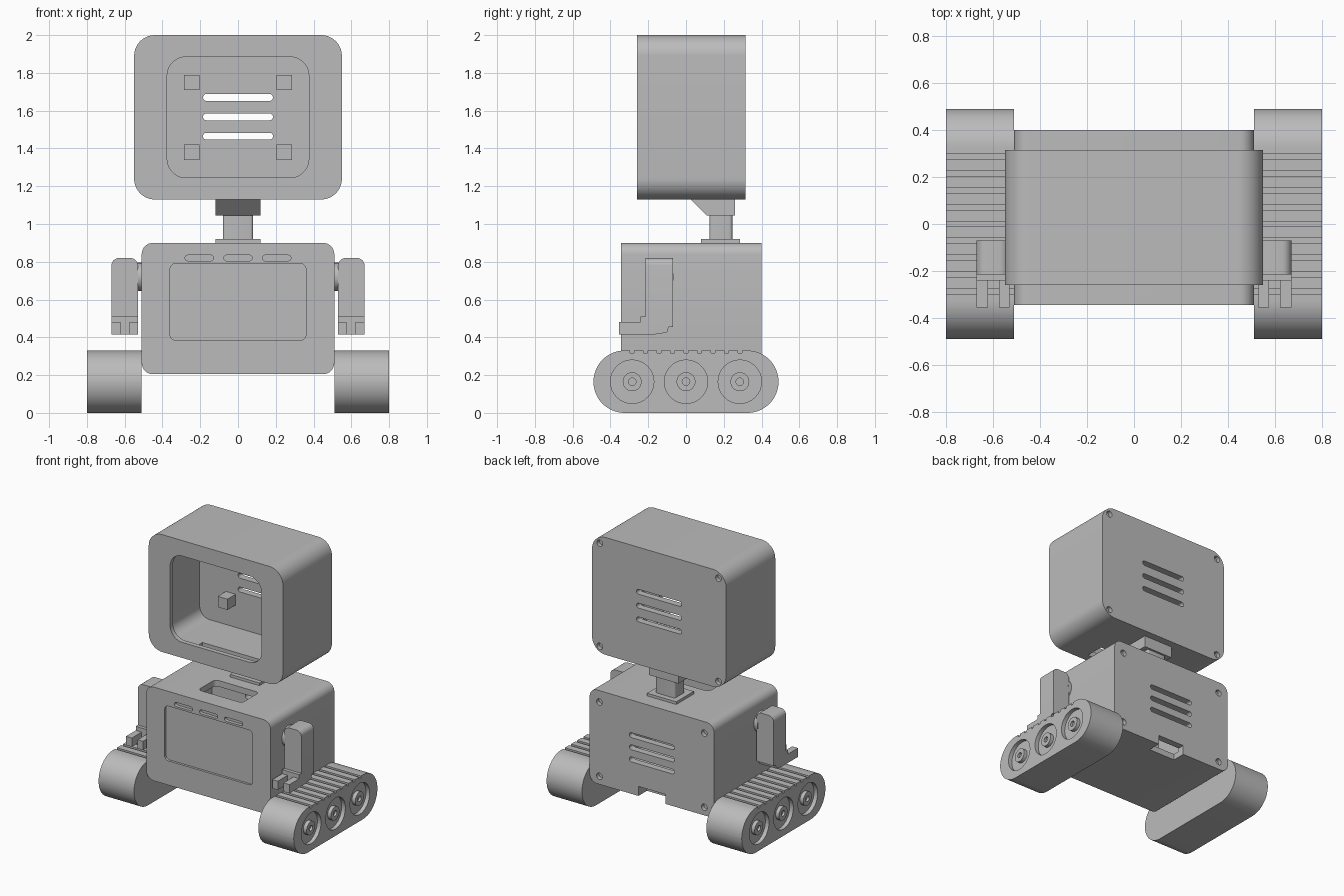
import bpy, bmesh, math

cube = bpy.data.objects.get("Cube")
if cube:
    bpy.data.objects.remove(cube, do_unlink=True)

grey = bpy.data.materials.new("grey_plastic")
grey.use_nodes = True
grey.diffuse_color = (0.5, 0.5, 0.5, 1)
grey.node_tree.nodes["Principled BSDF"].inputs["Base Color"].default_value = (0.5, 0.5, 0.5, 1)


def rounded(u0, u1, v0, v1, r, n=8):
    """Outline of a rounded rectangle."""
    corners = [(u1 - r, v1 - r), (u0 + r, v1 - r), (u0 + r, v0 + r), (u1 - r, v0 + r)]
    pts = []
    for k, (u, v) in enumerate(corners):
        for i in range(n + 1):
            a = (k + i / n) * math.pi / 2
            pts.append((u + r * math.cos(a), v + r * math.sin(a)))
    return pts


def rect(u0, u1, v0, v1):
    return [(u0, v0), (u1, v0), (u1, v1), (u0, v1)]


def circle(u, v, r, n=32):
    return [(u + r * math.cos(math.tau * i / n), v + r * math.sin(math.tau * i / n)) for i in range(n)]


def prism(name, outline, axis, lo, hi):
    """Extrude an outline along an axis."""
    place = {"x": lambda u, v, t: (t, u, v),
             "y": lambda u, v, t: (u, t, v),
             "z": lambda u, v, t: (u, v, t)}[axis]
    bm = bmesh.new()
    rings = [[bm.verts.new(place(u, v, t)) for u, v in outline] for t in (lo, hi)]
    for ring in rings:
        bm.faces.new(ring)
    n = len(outline)
    for i in range(n):
        j = (i + 1) % n
        bm.faces.new((rings[0][i], rings[0][j], rings[1][j], rings[1][i]))
    bmesh.ops.remove_doubles(bm, verts=bm.verts, dist=1e-5)
    bmesh.ops.recalc_face_normals(bm, faces=bm.faces)
    mesh = bpy.data.meshes.new(name)
    bm.to_mesh(mesh)
    bm.free()
    mesh.materials.append(grey)
    ob = bpy.data.objects.new(name, mesh)
    bpy.context.collection.objects.link(ob)
    return ob


def select(ob):
    bpy.ops.object.select_all(action="DESELECT")
    ob.select_set(True)
    bpy.context.view_layer.objects.active = ob


def carve(ob, cutters):
    """Subtract each cutter and remove it."""
    for c in cutters:
        select(ob)
        mod = ob.modifiers.new("cut", "BOOLEAN")
        mod.operation = "DIFFERENCE"
        mod.solver = "EXACT"
        mod.object = c
        bpy.ops.object.modifier_apply(modifier=mod.name)
        bpy.data.objects.remove(c, do_unlink=True)


def cut(outline, axis, lo, hi):
    return prism("cutter", outline, axis, lo, hi)


def back_details(y, wall, slots, screw_x, screw_z):
    """Vent slots and screw holes for a back plate."""
    cuts = [cut(rounded(-0.185, 0.185, z - 0.018, z + 0.018, 0.0175), "y", y - wall - 0.02, y + 0.02)
            for z in slots]
    cuts += [cut(circle(sx * screw_x, z, 0.024, 20), "y", y - 0.03, y + 0.02)
             for sx in (-1, 1) for z in screw_z]
    return cuts


# Head: hollow shell with a screen opening, cable slot and vents
head = prism("head", rounded(-0.55, 0.55, 1.13, 2.0, 0.11, 12), "y", -0.26, 0.315)
carve(head, [
    cut(rounded(-0.5, 0.5, 1.175, 1.955, 0.08, 10), "y", -0.225, 0.265),
    cut(rounded(-0.375, 0.375, 1.245, 1.885, 0.1, 10), "y", -0.3, -0.2),
    cut(rect(-0.25, 0.25, -0.2, -0.06), "z", 1.1, 1.22),
] + back_details(0.315, 0.05, (1.67, 1.567, 1.465), 0.487, (1.18, 1.945)))

# Mounting posts inside the head
for i, (x, z) in enumerate([(x, z) for x in (-0.245, 0.245) for z in (1.38, 1.75)]):
    prism(f"screen_post_{i + 1}", rect(x - 0.04, x + 0.04, z - 0.04, z + 0.04), "y", 0.17, 0.275)

# Neck
prism("neck_bracket", [(0.11, 1.045), (0.26, 1.045), (0.26, 1.135), (0.02, 1.135)], "x", -0.12, 0.12)
prism("neck_post", rounded(-0.08, 0.08, 0.125, 0.245, 0.015, 4), "z", 0.91, 1.05)
prism("neck_base", rect(-0.12, 0.12, 0.08, 0.285), "z", 0.89, 0.92)

# Body: hollow box with front panel, indicator slots, top hatch and rear notch
body = prism("body", rounded(-0.51, 0.51, 0.205, 0.9, 0.06), "y", -0.345, 0.4)
carve(body, [
    cut(rounded(-0.46, 0.46, 0.25, 0.855, 0.04), "y", -0.285, 0.35),
    cut(rounded(-0.36, 0.36, 0.385, 0.79, 0.03), "y", -0.4, -0.328),
    cut(rounded(-0.18, 0.18, -0.21, -0.01, 0.03), "z", 0.83, 0.95),
    cut(rect(-0.11, 0.11, 0.15, 0.275), "y", 0.3, 0.45),
] + [cut(rounded(x - 0.075, x + 0.075, 0.805, 0.835, 0.0149), "y", -0.4, -0.32) for x in (-0.205, 0, 0.205)]
  + back_details(0.4, 0.05, (0.64, 0.55, 0.46), 0.43, (0.265, 0.815)))

for side, s in (("left", 1), ("right", -1)):
    # Track with tread grooves and wheel wells
    track = prism(side + "_track", rounded(-0.49, 0.49, 0, 0.33, 0.1649, 16), "x", s * 0.51, s * 0.8)
    wheels = (-0.285, 0, 0.285)
    cuts = [cut(circle(y, 0.165, 0.115), "x", s * 0.77, s * 0.85) for y in wheels]
    for i in range(-4, 5):
        y = i * 0.0715
        cuts.append(cut(rect(y - 0.011, y + 0.011, 0.316, 0.4), "x", s * 0.48, s * 0.85))
    carve(track, cuts)
    for i, y in enumerate(wheels):
        hub = prism(f"{side}_wheel_hub_{i + 1}", circle(y, 0.165, 0.05), "x", s * 0.76, s * 0.797)
        carve(hub, [cut(circle(y, 0.165, 0.02, 20), "x", s * 0.78, s * 0.85)])

    # Shoulder and arm with rounded top
    prism(side + "_shoulder", circle(-0.14, 0.72, 0.075), "x", s * 0.5, s * 0.54)
    lo, hi = sorted((s * 0.53, s * 0.67))
    arm = prism(side + "_arm", rounded(lo, hi, 0.3, 0.82, 0.04, 6), "y", -0.215, -0.07)
    carve(arm, [cut(rect(-1, 1, -1, 1), "z", 0.2, 0.455)])

    # Hand: palm block and two fingers
    palm = [(-0.24, 0.415), (-0.17, 0.415), (-0.1, 0.425), (-0.09, 0.46), (-0.09, 0.51), (-0.24, 0.51)]
    prism(side + "_palm", palm, "x", s * 0.53, s * 0.67)
    for name, x0, x1 in (("inner", 0.53, 0.575), ("outer", 0.622, 0.67)):
        prism(f"{side}_{name}_finger", rect(-0.355, -0.23, 0.415, 0.48), "x", s * x0, s * x1)

# Smooth rounded corners, keep hard edges
for ob in [o for o in bpy.context.scene.objects if o.type == "MESH"]:
    select(ob)
    bpy.ops.object.shade_smooth_by_angle(angle=math.radians(30))
